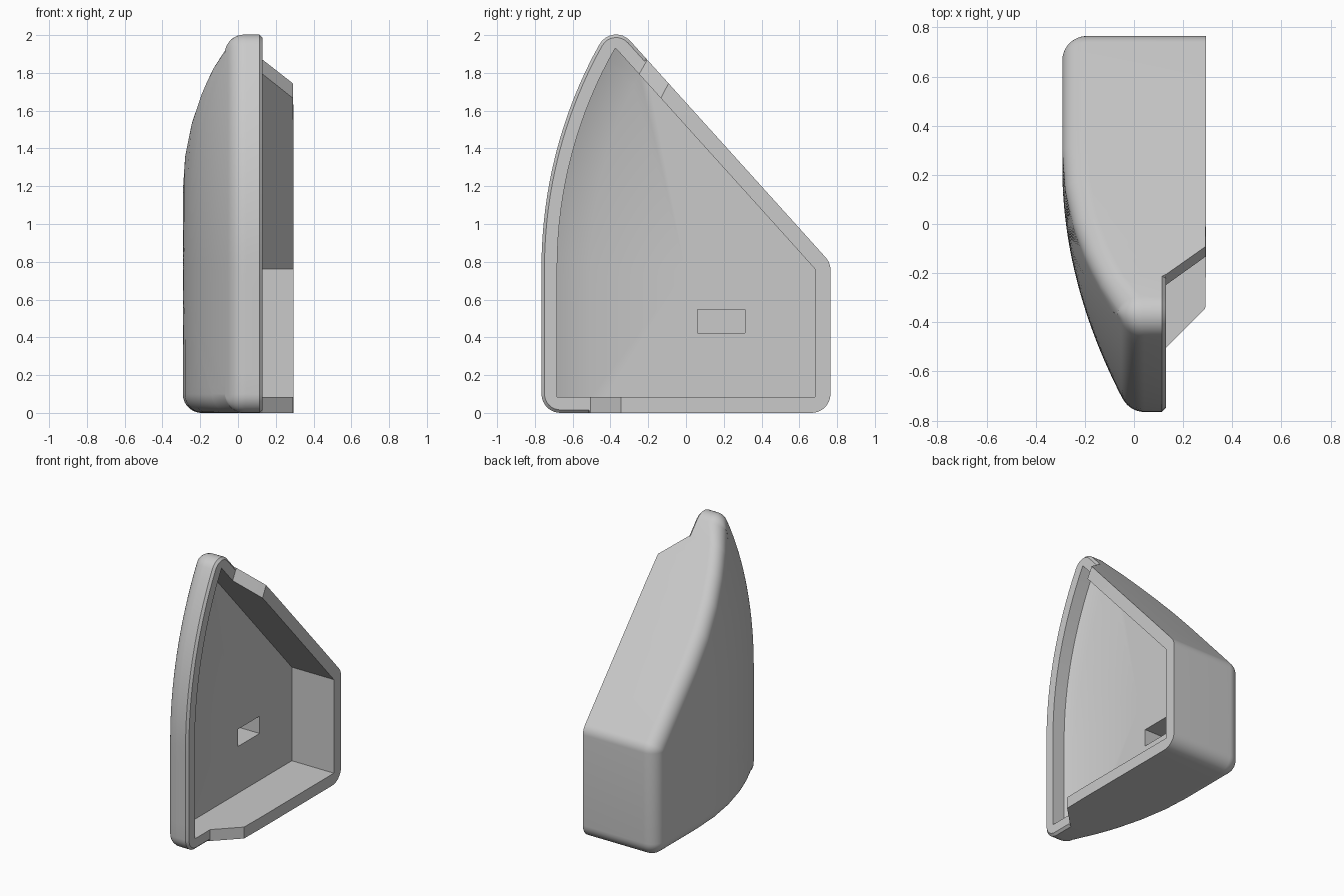
import bpy, bmesh, math
from mathutils import Vector as V

if "Cube" in bpy.data.objects:
    bpy.data.objects.remove(bpy.data.objects["Cube"])

HALF, R, BEND = 0.765, 2.43, 0.77       # half length, front arc radius, height where it starts
WALL, FILLET, BAND, LIP = 0.083, 0.1, 0.26, 0.016
FLOOR = -0.045                          # flat inner floor
CENTRE = V((R - HALF, BEND))            # centre of the front arc
NORMAL = V((0.742, 0.67))               # normal of the sloping top
SLOPE = 1.1
SAMPLES = [0.25, 0.26, 0.34, 0.42, 0.6, 0.8, 1.0, 1.2, 1.3]


def depth(p):
    """Distance behind the front curve."""
    return p.x + HALF if p.y < BEND else R - (p - CENTRE).length


def slope_point(inset, d):
    """Point on the inset sloping line at a given depth."""
    h = NORMAL.dot(CENTRE) - (SLOPE - inset)
    along = math.sqrt((R - d) ** 2 - h * h)
    return CENTRE - h * NORMAL - along * V((NORMAL.y, -NORMAL.x))


def corner(core, radius, start, end, steps=8):
    """Arc around a core corner, turning clockwise between two angles."""
    angles = [start + (end - start) * i / steps for i in range(steps + 1)]
    return [core + radius * V((math.cos(a), math.sin(a))) for a in angles]


def profile(inset, core, front):
    """Side outline as (y, z) points, clockwise; front is the depth of the front core corners."""
    r = core - inset
    top = slope_point(core, front)
    sweep = math.asin((top.y - BEND) / (R - front))
    tilt = math.atan2(NORMAL.y, NORMAL.x)
    back = HALF - core
    shoulder = V((back, (SLOPE - core - NORMAL.x * back) / NORMAL.y))
    samples = [max(d, front) for d in SAMPLES]
    pts = [V((front - r - HALF, core + (BEND - core) * i / 6)) for i in range(6)]
    pts += [CENTRE + (R - front + r) * V((-math.cos(a), math.sin(a)))
            for a in [sweep * i / 16 for i in range(16)]]
    pts += corner(top, r, math.pi - sweep, tilt)
    pts += [slope_point(inset, d) for d in samples]
    pts += corner(shoulder, r, tilt, 0)
    pts += corner(V((back, core)), r, 0, -math.pi / 2)
    pts += [V((d - HALF, inset)) for d in reversed(samples)]
    pts += corner(V((front - HALF, core)), r, -math.pi / 2, -math.pi)
    return pts


def outer_x(p):
    return -0.292 + 0.274 * (1 - min(depth(p), 1)) ** 2


def rim_x(p):
    return 0.13 + min(max(depth(p) - BAND, 0), 0.163)


def ring(points, x_rule):
    return [(x_rule(p), p.x, p.y) for p in points]


def fillet_x(p, edge, base, a):
    """Round of constant radius, tangent to the side wall and the curved face."""
    tilt = (outer_x(edge) - outer_x(base)) / FILLET
    length = math.hypot(1, tilt)
    if math.cos(a) < tilt / length:
        return outer_x(p)
    return outer_x(base) + FILLET * (length - math.sin(a))


outside = profile(0, FILLET, FILLET)
flat = profile(FILLET, FILLET, FILLET)
inside = profile(WALL, WALL, WALL)
band = profile(WALL, WALL, BAND)

# Curved outer face, from its middle outwards
rings = []
middle = V((0, 0.75))
for i in range(18):
    rings.append(ring([middle + (p - middle) * i / 18 for p in flat], outer_x))

# Rounded edge of the outer face
for i in range(14, -1, -1):
    a = math.pi / 2 * i / 14
    points = profile(FILLET * (1 - math.cos(a)), FILLET, FILLET)
    rings.append([(fillet_x(p, e, b, a), p.x, p.y) for p, e, b in zip(points, outside, flat)])

# Rim with a small bevel at the front, then the inner walls, front band and floor
lip = [a if depth(a) < 0.255 else b
       for a, b in zip(profile(LIP, FILLET, FILLET), outside)]
rings.append(ring(outside, lambda p: rim_x(p) - (LIP if depth(p) < 0.255 else 0)))
rings.append(ring(lip, rim_x))
rings.append(ring(inside, rim_x))
rings.append(ring(inside, lambda p: max(outer_x(p) + 0.095, FLOOR)))
rings.append(ring(band, lambda p: FLOOR))
rings.append(ring([middle] * len(band), lambda p: FLOOR))

# Housing shell
bm = bmesh.new()
loops = [[bm.verts.new(c) for c in r] for r in rings]
for a, b in zip(loops, loops[1:]):
    for i in range(len(a)):
        j = (i + 1) % len(a)
        bm.faces.new((a[i], a[j], b[j], b[i]))
bmesh.ops.remove_doubles(bm, verts=bm.verts, dist=0.0004)
bmesh.ops.dissolve_degenerate(bm, edges=bm.edges, dist=0.0001)
bmesh.ops.recalc_face_normals(bm, faces=bm.faces)
mesh = bpy.data.meshes.new("housing_shell")
bm.to_mesh(mesh)
bm.free()
shell = bpy.data.objects.new("housing_shell", mesh)
bpy.context.collection.objects.link(shell)

grey = bpy.data.materials.new("light_grey")
grey.use_nodes = True
colour = (0.59, 0.59, 0.59, 1)
grey.diffuse_color = colour
grey.node_tree.nodes["Principled BSDF"].inputs["Base Color"].default_value = colour
mesh.materials.append(grey)

# Rectangular pocket in the inner floor
bpy.ops.mesh.primitive_cube_add(size=1, location=(-0.1, 0.187, 0.485))
cutter = bpy.context.object
cutter.name = "pocket_cutter"
cutter.scale = (0.2, 0.25, 0.125)
cutter.hide_render = True
cutter.data.materials.append(grey)
cut = shell.modifiers.new("pocket", 'BOOLEAN')
cut.operation = 'DIFFERENCE'
cut.object = cutter
bpy.ops.object.select_all(action='DESELECT')
bpy.context.view_layer.objects.active = shell
shell.select_set(True)
bpy.ops.object.modifier_apply(modifier=cut.name)
bpy.data.objects.remove(cutter)
bpy.ops.object.shade_smooth_by_angle(angle=math.radians(30))
